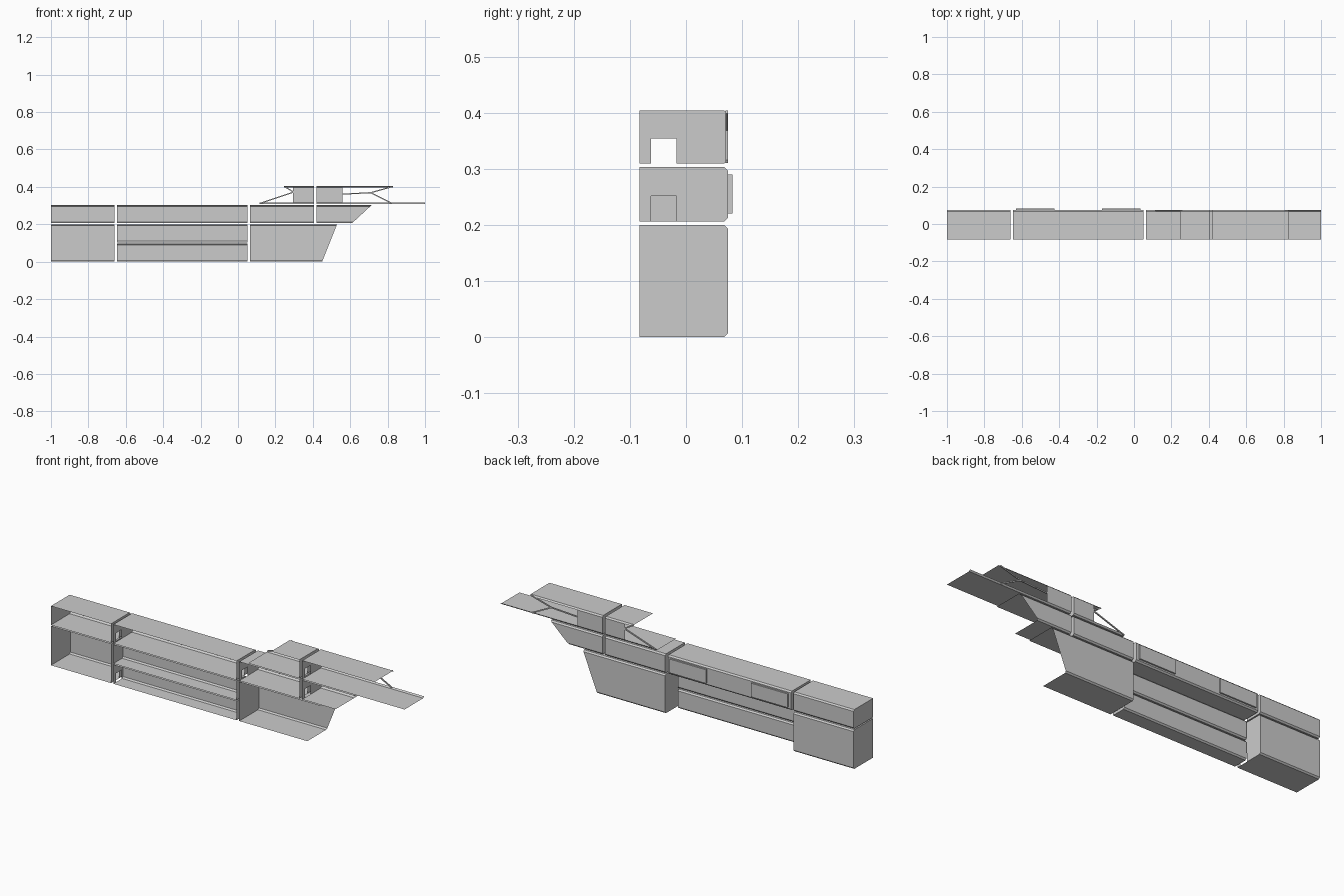
import bpy, bmesh
from mathutils import Vector

if "Cube" in bpy.data.objects:
    bpy.data.objects.remove(bpy.data.objects["Cube"])

YF, YB, C = -0.083, 0.075, 0.007      # open front edge, back wall, chamfer
DOOR = (-0.062, -0.017, 0.045)        # door y range and height


def finish(name, bm, recalc=True):
    if recalc:
        bmesh.ops.recalc_face_normals(bm, faces=bm.faces[:])
    me = bpy.data.meshes.new(name)
    bm.to_mesh(me)
    bm.free()
    ob = bpy.data.objects.new(name, me)
    bpy.context.collection.objects.link(ob)
    return ob


def profile(z0, z1, yb):
    return [(YF, z0), (yb - C, z0), (yb, z0 + C), (yb, z1 - C), (yb - C, z1), (YF, z1)]


def bulkhead(bm, x, z0, z1, yb, door):
    pts = profile(z0, z1, yb)
    if door:
        a, b, h = DOOR
        pts[1:1] = [(a, z0), (a, z0 + h), (b, z0 + h), (b, z0)]
    bm.faces.new([bm.verts.new((x, y, z)) for y, z in pts])


def module(name, z0, z1, left, right, yb=YB, ends=("", "")):
    """Open-fronted deck shell; left/right give x at floor and ceiling.
    ends: '' open, 'solid' or 'door' bulkhead."""
    bm = bmesh.new()

    def at(pair, z):
        return pair[0] + (pair[1] - pair[0]) * (z - z0) / (z1 - z0)
    rows = [(bm.verts.new((at(left, z), y, z)), bm.verts.new((at(right, z), y, z)))
            for y, z in profile(z0, z1, yb)]
    for (a, b), (c, d) in zip(rows, rows[1:]):
        bm.faces.new((a, b, d, c))
    for x, kind in ((left[0], ends[0]), (right[0], ends[1])):
        if kind:
            bulkhead(bm, x, z0, z1, yb, kind == "door")
    bmesh.ops.remove_doubles(bm, verts=bm.verts[:], dist=1e-5)
    return finish(name, bm)


def plate(name, x0, x1, z, lip):
    """Deck plate with a chamfered strip along its back edge."""
    bm = bmesh.new()
    rows = [(YF, z), (YB - C, z), (YB, z + lip)]
    vs = [(bm.verts.new((x0, y, h)), bm.verts.new((x1, y, h))) for y, h in rows]
    for (a, b), (c, d) in zip(vs, vs[1:]):
        bm.faces.new((a, b, d, c))
    return finish(name, bm)


def box(name, lo, hi):
    bm = bmesh.new()
    bmesh.ops.create_cube(bm, size=1)
    lo, hi = Vector(lo), Vector(hi)
    for v in bm.verts:
        v.co = Vector([(lo[i] + hi[i]) / 2 + v.co[i] * (hi[i] - lo[i]) for i in range(3)])
    return finish(name, bm)


def strut(name, p, q, w=0.006):
    """Thin bar in the back wall plane between two (x, z) points."""
    d = Vector((q[0] - p[0], q[1] - p[1])).normalized() * w / 2
    n = Vector((-d.y, d.x))
    corners = [Vector(p) + n, Vector(p) - n, Vector(q) - n, Vector(q) + n]
    bm = bmesh.new()
    face = bm.faces.new([bm.verts.new((c.x, YB - 0.005, c.y)) for c in corners])
    ext = bmesh.ops.extrude_face_region(bm, geom=[face])
    for v in ext["geom"]:
        if isinstance(v, bmesh.types.BMVert):
            v.co.y = YB
    return finish(name, bm)


XA, XB, XC, XD, XE, XF = -0.66, -0.647, 0.05, 0.065, 0.405, 0.421
Z1, Z2, Z3, Z4 = 0.2, 0.206, 0.303, 0.309
TOP = 0.404

# Lower deck: full-width ends with two narrow galleries between
module("lower_deck_stern", 0, Z1, (-1, -1), (XA, XA), ends=("solid", "door"))
module("lower_gallery", 0, 0.097, (XB, XB), (XC, XC), -0.005, ("door", "solid"))
module("upper_gallery", 0.103, Z1, (XB, XB), (XC, XC), -0.005, ("solid", "solid"))
module("lower_deck_bow", 0, Z1, (XD, XD), (0.45, 0.53), ends=("solid", ""))

# Middle deck
module("middle_deck_stern", Z2, Z3, (-1, -1), (XA, XA), ends=("solid", "door"))
module("middle_deck_centre", Z2, Z3, (XB, XB), (XC, XC), ends=("door", "door"))
module("middle_deck_forward", Z2, Z3, (XD, XD), (XE, XE), ends=("door", "door"))
module("middle_deck_bow", Z2, Z3, (XF, XF), (0.61, 0.715), ends=("door", ""))

# Raised outer panels on the middle deck
for i, (a, b) in enumerate([(-0.632, -0.425), (-0.17, 0.035)]):
    box(f"outer_panel_{i + 1}", (a, YB, 0.22), (b, 0.083, 0.29))

# Upper deck: floors, roofs, short walls, door bulkheads
for side, fl, rf, wl, bx in (("aft", (0.115, XE), (0.245, XE), (0.293, XE), XE),
                             ("fore", (XF, 1.0), (XF, 0.83), (XF, 0.56), XF)):
    plate(f"upper_floor_{side}", *fl, Z4, C)
    plate(f"upper_roof_{side}", *rf, TOP, -C)
    bm = bmesh.new()
    bm.faces.new([bm.verts.new((x, YB, z)) for x, z in
                  ((wl[0], Z4 + C), (wl[1], Z4 + C), (wl[1], TOP - C), (wl[0], TOP - C))])
    finish(f"upper_wall_{side}", bm)
    bm = bmesh.new()
    bulkhead(bm, bx, Z4, TOP, YB, True)
    finish(f"upper_bulkhead_{side}", bm)

# Window struts at both ends of the upper deck
for i, (p, q) in enumerate([((0.12, 0.313), (0.295, 0.371)), ((0.25, 0.4), (0.295, 0.374)),
                            ((0.56, 0.361), (0.71, 0.369)), ((0.71, 0.369), (0.825, 0.401)),
                            ((0.71, 0.369), (0.82, 0.313))]):
    strut(f"window_strut_{i + 1}", p, q)
